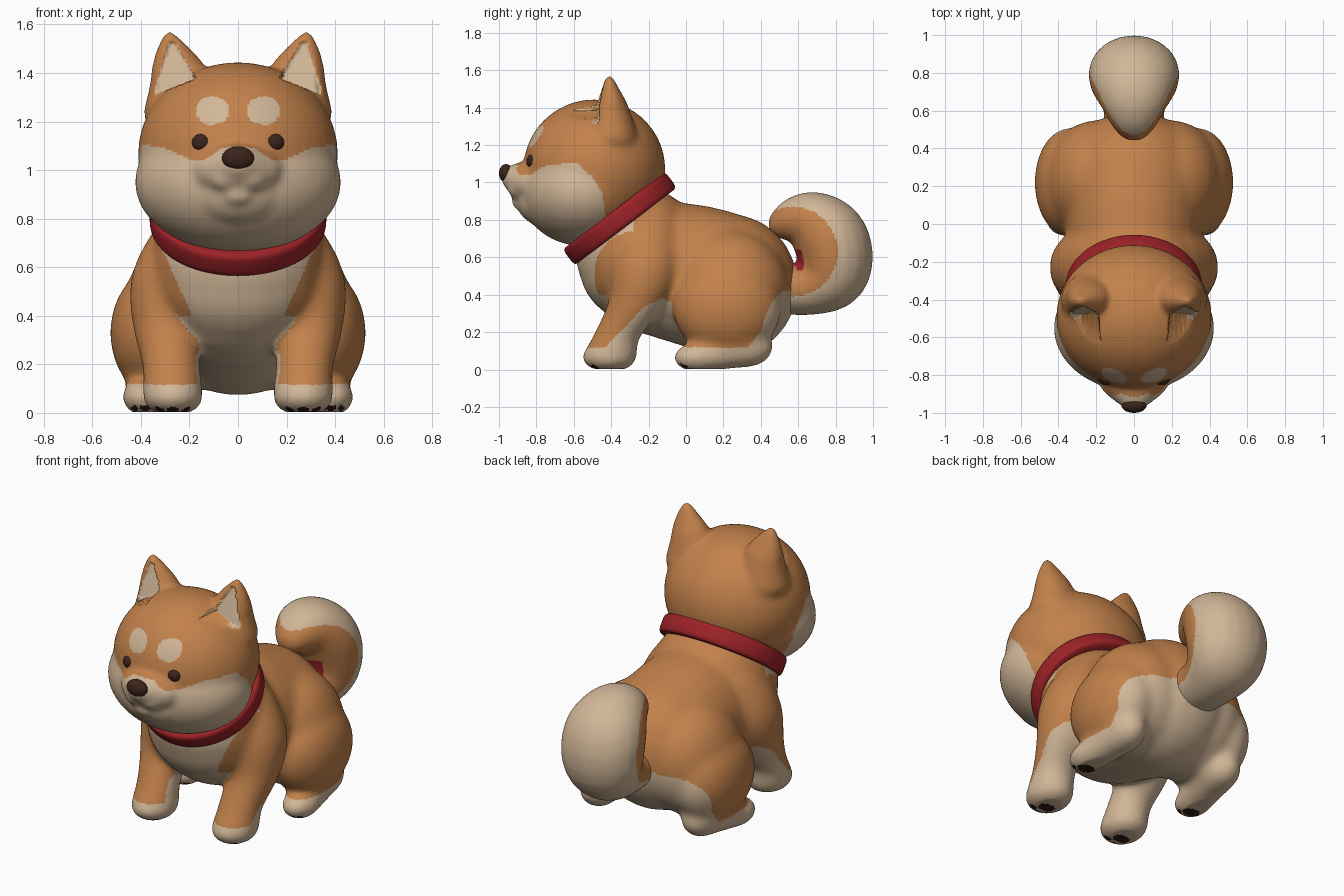
import bpy, bmesh, math
from mathutils import Matrix, Vector

if "Cube" in bpy.data.objects:
    bpy.data.objects.remove(bpy.data.objects["Cube"])


def material(name, rgb):
    m = bpy.data.materials.new(name)
    m.diffuse_color = (*rgb, 1)
    m.use_nodes = True
    m.node_tree.nodes["Principled BSDF"].inputs["Base Color"].default_value = m.diffuse_color
    return m


ORANGE, CREAM, RED, BROWN, PAD = range(5)
MATS = [material("orange fur", (0.54, 0.22, 0.07)),
        material("cream fur", (0.64, 0.47, 0.31)),
        material("red collar", (0.33, 0.016, 0.02)),
        material("dark brown", (0.045, 0.017, 0.012)),
        material("paw pad", (0.025, 0.01, 0.008))]


def add_object(name, mesh):
    ob = bpy.data.objects.new(name, mesh)
    bpy.context.collection.objects.link(ob)
    return ob


def add_ellipsoid(bm, c, r, seg=20):
    mat = Matrix.Translation(c) @ Matrix.Diagonal((*r, 1))
    bmesh.ops.create_uvsphere(bm, u_segments=seg, v_segments=seg * 2 // 3, radius=1, matrix=mat)


def add_chain(bm, keys, steps=4):
    """Row of ellipsoids along a smooth curve through (centre, radii) keys."""
    pts = [Vector((*c, *r)) for c, r in keys]
    pts = [pts[0]] + pts + [pts[-1]]
    for a, b, c, d in zip(pts, pts[1:], pts[2:], pts[3:]):
        for i in range(steps):
            t = i / steps
            v = 0.5 * (2 * b + (c - a) * t + (2 * a - 5 * b + 4 * c - d) * t * t
                       + (3 * b - a - 3 * c + d) * t ** 3)
            add_ellipsoid(bm, v[:3], v[3:])
    add_ellipsoid(bm, *keys[-1])


def both_sides(keys):
    """The chain and its mirror image."""
    return [[((s * c[0], c[1], c[2]), r) for c, r in keys] for s in (1, -1)]


def fuse(name, chains, paint, sculpt=None, voxel=0.0125, smooth=20):
    """Fuse ellipsoid chains into one smooth skin and colour its faces by rule."""
    bm = bmesh.new()
    for keys in chains:
        if len(keys) == 1:
            add_ellipsoid(bm, *keys[0], seg=40)
        else:
            add_chain(bm, keys)
    mesh = bpy.data.meshes.new(name)
    bm.to_mesh(mesh)
    bm.free()
    ob = add_object(name, mesh)
    rm = ob.modifiers.new("fuse", 'REMESH')
    rm.mode, rm.voxel_size = 'VOXEL', voxel
    sm = ob.modifiers.new("soften", 'SMOOTH')
    sm.factor, sm.iterations = 0.5, smooth
    dg = bpy.context.evaluated_depsgraph_get()
    skin = bpy.data.meshes.new_from_object(ob.evaluated_get(dg))
    ob.modifiers.clear()
    ob.data = skin
    if sculpt:
        moves = [sculpt(v.co.copy(), v.normal.copy()) for v in skin.vertices]
        skin.vertices.foreach_set("co", [k for co in moves for k in co])
        skin.update()
    skin.materials.clear()
    for m in MATS:
        skin.materials.append(m)
    index = [paint(p.center, p.normal) for p in skin.polygons]
    skin.polygons.foreach_set("material_index", index)
    skin.shade_smooth()
    return ob


def curve(pts, t):
    """Piecewise linear function through pts."""
    if t <= pts[0][0]:
        return pts[0][1]
    for (a, fa), (b, fb) in zip(pts, pts[1:]):
        if t <= b:
            return fa + (fb - fa) * (t - a) / (b - a)
    return pts[-1][1]


# ---- body with legs ----
torso = [((0, -0.33, 0.80), (0.335, 0.245, 0.20)), ((0, -0.28, 0.56), (0.36, 0.295, 0.30)),
         ((0, 0.0, 0.51), (0.365, 0.32, 0.38)), ((0, 0.24, 0.45), (0.385, 0.36, 0.38))]
neck = [((0, -0.22, 0.72), (0.33, 0.26, 0.25))]
hip = [((0.20, 0.23, 0.42), (0.27, 0.32, 0.33))]
front_leg = [((0.20, -0.20, 0.70), (0.16, 0.18, 0.14)), ((0.29, -0.22, 0.53), (0.155, 0.18, 0.16)),
             ((0.295, -0.27, 0.36), (0.14, 0.145, 0.12)), ((0.275, -0.36, 0.20), (0.122, 0.12, 0.10)),
             ((0.268, -0.41, 0.065), (0.128, 0.15, 0.08))]
thigh = [((0.34, 0.22, 0.33), (0.187, 0.29, 0.26))]
hind_foot = [((0.34, 0.32, 0.12), (0.11, 0.15, 0.11)), ((0.38, 0.06, 0.064), (0.1, 0.13, 0.08))]

FUR_LINE = [(-0.6, 0.11), (-0.43, 0.12), (-0.33, 0.22), (-0.22, 0.34), (-0.13, 0.38), (-0.08, 0.36),
            (-0.05, 0.12), (0.33, 0.12), (0.40, 0.20), (0.44, 0.33), (0.5, 0.41), (0.6, 0.44)]


def is_pad(x, y, cx, cy):
    if ((x - cx) / 0.052) ** 2 + ((y - cy) / 0.038) ** 2 < 1:
        return True
    return any(math.hypot(x - cx - dx, y - cy - dy) < 0.021
               for dx, dy in ((-0.052, -0.055), (0, -0.075), (0.052, -0.055)))


def paint_body(c, n):
    x, y, z = abs(c.x), c.y, c.z
    inward = -n.x if c.x > 0 else n.x
    if z < 0.03 and n.z < -0.6 and (is_pad(x, y, 0.268, -0.43) or is_pad(x, y, 0.38, 0.04)):
        return PAD
    if y < -0.28 and z > 0.27 and x < 0.14 + 0.45 * (z - 0.29):
        return CREAM                                    # chest bib
    if z < curve(FUR_LINE, y):
        return CREAM                                    # paws, rump
    if z < 0.4 and ((inward > 0.5 and n.y > -0.45) or (n.z < -0.35 and x < 0.3) or x < 0.13):
        return CREAM                                    # belly and inner legs
    return ORANGE


def flatten_feet(co, n):
    co.z = max(co.z, 0.004)
    return co


fuse("body", [torso, neck] + both_sides(hip) + both_sides(front_leg) + both_sides(thigh)
     + both_sides(hind_foot), paint_body, flatten_feet, smooth=55)

# ---- head with ears and muzzle ----
skull = [((0, -0.49, 1.07), (0.412, 0.38, 0.374))]
cheeks = [((0, -0.55, 0.95), (0.425, 0.335, 0.29))]
jaw = [((0, -0.74, 0.91), (0.21, 0.17, 0.15))]
muzzle = [((0, -0.79, 1.0), (0.20, 0.17, 0.125)), ((0, -0.905, 1.025), (0.095, 0.085, 0.075))]
lip = [((0.05, -0.88, 0.965), (0.075, 0.075, 0.058))]
chin = [((0, -0.855, 0.895), (0.075, 0.08, 0.05))]
ear = [((0.225, -0.40, 1.24), (0.165, 0.145, 0.10)), ((0.237, -0.40, 1.35), (0.128, 0.11, 0.08)),
       ((0.245, -0.40, 1.42), (0.113, 0.085, 0.05)), ((0.266, -0.405, 1.495), (0.072, 0.05, 0.035)),
       ((0.282, -0.41, 1.55), (0.03, 0.027, 0.024))]
MASK = [(0, 1.10), (0.07, 1.09), (0.14, 1.04), (0.2, 1.045), (0.3, 1.09), (0.42, 1.11)]
CHEEK_BACK = [(0.7, -0.40), (0.82, -0.43), (0.95, -0.45), (1.03, -0.5), (1.1, -0.58), (1.13, -0.64)]


def in_ear(co, n):
    """Triangle on the front of each ear."""
    x, z = abs(co.x), co.z
    left = 0.18 + max(0, z - 1.39) * 0.60
    right = 0.34 - max(0, z - 1.34) * 0.30
    return co.y < -0.40 and n.y < -0.05 and 1.375 - 0.4 * (x - 0.18) < z < 1.525 and left < x < right


def paint_head(c, n):
    x, y, z = abs(c.x), c.y, c.z
    if in_ear(c, n):
        return CREAM
    if n.y < 0 and y < -0.6 and ((x - 0.105) / 0.069) ** 2 + ((z - 1.245) / 0.059) ** 2 < 1:
        return CREAM                                    # brow spots
    if z < curve(MASK, x) and y < curve(CHEEK_BACK, z):
        return CREAM
    return ORANGE


def hollow_ears(co, n):
    if in_ear(co, n):
        co.y = max(co.y + 0.012, -0.485 + (co.z - 1.31) * 0.3)
    return co


fuse("head", [skull, cheeks, jaw, muzzle, chin] + both_sides(lip) + both_sides(ear),
     paint_head, hollow_ears, voxel=0.011, smooth=30)

# ---- curled tail ----
TAIL = [(0.50, 0.43, 0.135), (0.65, 0.435, 0.145), (0.775, 0.50, 0.183), (0.797, 0.60, 0.204),
        (0.765, 0.71, 0.20), (0.68, 0.79, 0.16), (0.59, 0.80, 0.122), (0.52, 0.78, 0.082)]


def paint_tail(c, n):
    if n.y < -0.3 and c.y < 0.66 and 0.53 < c.z < 0.64 and abs(c.x) < 0.13:
        return RED
    return ORANGE if math.hypot(c.y - 0.57, c.z - 0.63) < 0.24 else CREAM


fuse("tail", [[((0, y, z), (r * 1.18, r, r)) for y, z, r in TAIL]], paint_tail)


# ---- nose and eyes ----
def ball(name, c, r, mat):
    bm = bmesh.new()
    add_ellipsoid(bm, c, r, 32)
    mesh = bpy.data.meshes.new(name)
    bm.to_mesh(mesh)
    bm.free()
    mesh.materials.append(MATS[mat])
    mesh.shade_smooth()
    add_object(name, mesh)


ball("nose", (0, -0.962, 1.049), (0.066, 0.038, 0.049), BROWN)
for side, s in (("right", 1), ("left", -1)):
    ball(side + "_eye", (s * 0.148, -0.82, 1.113), (0.042, 0.033, 0.038), BROWN)

# ---- collar: rounded band swept round a tilted oval ----
bm = bmesh.new()
SEG, PROF = 72, 16
rings = []
for i in range(SEG):
    a = 2 * math.pi * i / SEG
    ring = []
    for j in range(PROF):
        b = 2 * math.pi * (j + 0.5) / PROF
        u = 0.035 * math.copysign(abs(math.cos(b)) ** 0.5, math.cos(b)) - 0.033
        w = 0.054 * math.copysign(abs(math.sin(b)) ** 0.5, math.sin(b))
        ring.append(bm.verts.new(((0.362 + u) * math.cos(a), (0.342 + u) * math.sin(a), w)))
    rings.append(ring)
for i in range(SEG):
    for j in range(PROF):
        p, q, k = rings[i], rings[(i + 1) % SEG], (j + 1) % PROF
        bm.faces.new((p[j], q[j], q[k], p[k]))
bmesh.ops.recalc_face_normals(bm, faces=bm.faces)
bm.transform(Matrix.Translation((0, -0.354, 0.807)) @ Matrix.Rotation(math.radians(37.3), 4, 'X'))
mesh = bpy.data.meshes.new("collar")
bm.to_mesh(mesh)
bm.free()
mesh.materials.append(MATS[RED])
mesh.shade_smooth()
add_object("collar", mesh)
